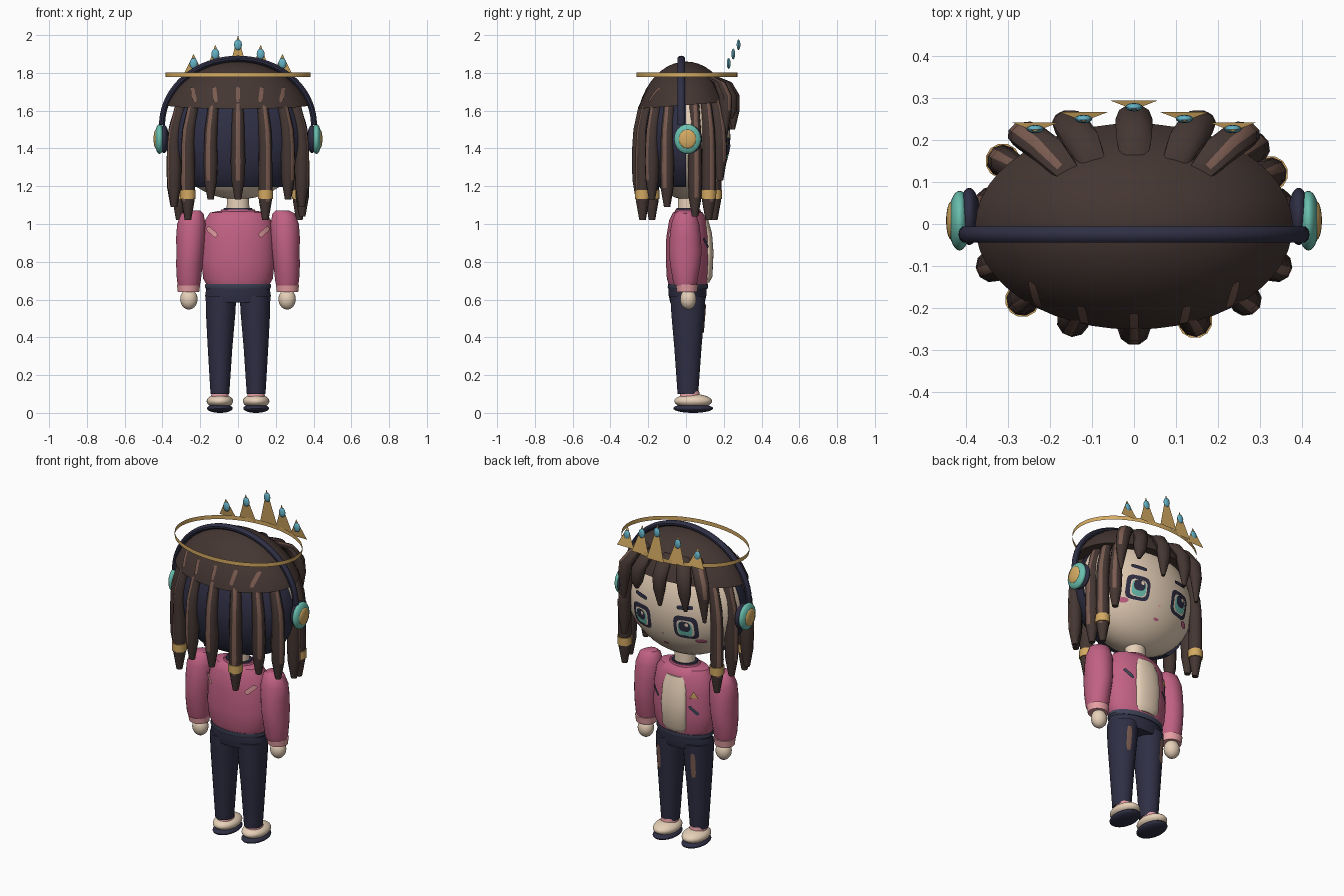
import bpy, bmesh, math
from mathutils import Matrix, Vector

if "Cube" in bpy.data.objects:
    bpy.data.objects.remove(bpy.data.objects["Cube"])

# Palette (sRGB converted to linear)
def mat(name, *rgb):
    m = bpy.data.materials.new(name)
    m.diffuse_color = [((c / 255 + 0.055) / 1.055) ** 2.4 for c in rgb] + [1]
    m.use_nodes = True
    m.node_tree.nodes["Principled BSDF"].inputs["Base Color"].default_value = m.diffuse_color
    return m

HAIR = mat("dark brown", 68, 54, 50)
STREAK = mat("light brown", 122, 91, 80)
NAVY = mat("navy", 47, 47, 69)
SKIN = mat("cream", 236, 213, 188)
PINK = mat("rose", 193, 97, 131)
BLUSH = mat("pale pink", 236, 163, 168)
TEAL = mat("teal", 105, 190, 174)
GOLD = mat("gold", 212, 170, 98)
SLATE = mat("slate", 62, 66, 86)
GEM = mat("gem blue", 100, 178, 198)

def finish(name, bm, *mats, angle=40):
    me = bpy.data.meshes.new(name)
    bm.to_mesh(me)
    bm.free()
    for m in mats:
        me.materials.append(m)
    me.shade_smooth()
    me.set_sharp_from_angle(angle=math.radians(angle))
    ob = bpy.data.objects.new(name, me)
    bpy.context.collection.objects.link(ob)
    return ob

def ellipsoid(name, c, r, m, cuts=(), seg=32):
    """Ellipsoid, optionally trimmed by (point, normal) planes that remove the normal side."""
    bm = bmesh.new()
    bmesh.ops.create_uvsphere(bm, u_segments=seg, v_segments=seg // 2, radius=1,
                              matrix=Matrix.Translation(c) @ Matrix.Diagonal((*r, 1)))
    for co, no in cuts:
        res = bmesh.ops.bisect_plane(bm, geom=bm.verts[:] + bm.edges[:] + bm.faces[:],
                                     plane_co=co, plane_no=no, clear_outer=True)
        edges = [e for e in res["geom_cut"] if isinstance(e, bmesh.types.BMEdge)]
        bmesh.ops.contextual_create(bm, geom=edges)
    bmesh.ops.recalc_face_normals(bm, faces=bm.faces)
    return finish(name, bm, m)

def loft(name, rings, mats, seg=24, turn=0, caps=True, streak=False):
    """Skin horizontal elliptical rings (x, y, z, rx, ry); side 0 may carry a streak."""
    bm = bmesh.new()
    rows = []
    for x, y, z, rx, ry in rings:
        a = [turn + (k - 0.5) * math.tau / seg for k in range(seg)]
        rows.append([bm.verts.new((x + rx * math.cos(t), y + ry * math.sin(t), z)) for t in a])
    for i, (a, b) in enumerate(zip(rows, rows[1:])):
        for k in range(seg):
            n = (k + 1) % seg
            f = bm.faces.new((a[k], a[n], b[n], b[k]))
            if streak and k == 0 and i < len(rows) - 2:
                f.material_index = 1
    if caps:
        bm.faces.new(rows[0])
        bm.faces.new(rows[-1])
    bmesh.ops.recalc_face_normals(bm, faces=bm.faces)
    return finish(name, bm, *mats)

def decal(name, outline, surf, off, m, side=1):
    """Thin plate that follows surf(x, z) along y."""
    bm = bmesh.new()
    n = len(outline)
    cx, cz = sum(p[0] for p in outline) / n, sum(p[1] for p in outline) / n
    put = lambda x, z: bm.verts.new((x, surf(x, z) + side * off, z))
    mid = put(cx, cz)
    rows = [[put(cx + (x - cx) * t, cz + (z - cz) * t) for x, z in outline] for t in (0.35, 0.7, 1)]
    for k in range(n):
        j = (k + 1) % n
        bm.faces.new((mid, rows[0][k], rows[0][j]))
        for a, b in zip(rows, rows[1:]):
            bm.faces.new((a[k], b[k], b[j], a[j]))
    for f in bm.faces:
        f.normal_update()
        if f.normal.y * side < 0:
            f.normal_flip()
    return finish(name, bm, m)

def blob(cx, cz, w, h, power=2, tilt=0, n=28):
    """Superellipse outline."""
    out = []
    for k in range(n):
        c, s = math.cos(math.tau * k / n), math.sin(math.tau * k / n)
        u = w * math.copysign(abs(c) ** (2 / power), c)
        v = h * math.copysign(abs(s) ** (2 / power), s)
        out.append((cx + u * math.cos(tilt) - v * math.sin(tilt), cz + u * math.sin(tilt) + v * math.cos(tilt)))
    return out

root = lambda v: math.sqrt(max(v, 0))

# Head and neck
HC, HR = (0, 0, 1.46), (0.365, 0.235, 0.33)
ellipsoid("head", HC, HR, SKIN, seg=48)
loft("neck", [(0, 0.01, 1.03, 0.062, 0.055), (0, 0.01, 1.17, 0.058, 0.052)], [SKIN])
face = lambda x, z: HR[1] * root(1 - (x / HR[0]) ** 2 - ((z - HC[2]) / HR[2]) ** 2)

# Face details
for s, side in ((1, "right"), (-1, "left")):
    x = 0.145 * s
    layers = [("eye_outline", 0, 0, 0.069, 0.071, 4, NAVY), ("eye_white", 0, -0.004, 0.048, 0.05, 4, SKIN),
              ("iris", 0, -0.006, 0.041, 0.046, 3, TEAL), ("pupil", 0, 0.01, 0.033, 0.032, 2.5, NAVY),
              ("eye_glint", -0.014, 0.024, 0.01, 0.011, 2, SKIN)]
    for i, (part, dx, dz, w, h, p, m) in enumerate(layers):
        decal(f"{part}_{side}", blob(x + dx, 1.387 + dz, w, h, p), face, 0.004 + 0.003 * i, m)
    decal(f"brow_{side}", blob(x, 1.51, 0.046, 0.012, 4, 0.1 * s), face, 0.007, NAVY)
    decal(f"cheek_{side}", blob(0.215 * s, 1.305, 0.028, 0.014), face, 0.008, PINK)
decal("mouth", blob(0, 1.25, 0.018, 0.007), face, 0.005, PINK)
decal("nose", blob(0, 1.32, 0.007, 0.005), face, 0.005, BLUSH)

# Hair cap and dark under-hair at the back
CAP = (0.408, 0.266, 0.37)
ellipsoid("hair_cap", (0, 0, 1.49), CAP, HAIR, [((0, -0.25, 1.61), (0, 0.08, -1))], seg=48)
ellipsoid("under_hair", (0, -0.005, 1.45), (0.372, 0.24, 0.345), NAVY,
          [((0, 0.0, 0), (0, 1, 0)), ((0, 0, 1.195), (0, 0, -1))], seg=48)
cap_back = lambda x, z: -CAP[1] * root(1 - (x / CAP[0]) ** 2 - ((z - 1.49) / CAP[2]) ** 2)
for i, x in enumerate((-0.235, -0.122, 0, 0.122, 0.235)):
    decal(f"cap_streak_{i + 1}", blob(x, 1.685, 0.011, 0.04, 5, -0.9 * x), cap_back, 0.007, STREAK, -1)

# Braids: (x, y, lowest z, gold cuff)
braids = [(-0.338, -0.1, 1.09, 0), (-0.265, -0.18, 1.02, 1), (-0.145, -0.23, 1.13, 0), (0, -0.25, 1.13, 0),
          (0.145, -0.23, 1.02, 1), (0.265, -0.18, 1.13, 0), (0.338, -0.1, 1.09, 0),
          (0.34, 0.048, 1.04, 0), (0.325, 0.12, 1.02, 1), (0.285, 0.18, 1.23, 0),
          (-0.34, 0.05, 1.09, 0), (-0.312, 0.15, 1.02, 1)]
for i, (x, y, zb, cuff) in enumerate(braids):
    rings = [(x * k, y * k, z, r, r) for k, z, r in
             ((0.72, 1.72, 0.022), (0.9, 1.62, 0.029), (0.98, 1.5, 0.035), (1, 1.42, 0.036), (1, zb + 0.2, 0.039),
              (1, zb + 0.1, 0.035), (1, zb, 0.017))]
    loft(f"braid_{i + 1}", rings, [HAIR, STREAK], 10, math.atan2(y / 0.26, x / 0.4), streak=True)
    if cuff:
        loft(f"braid_cuff_{i + 1}", [(x, y, 1.133, 0.041, 0.041), (x, y, 1.18, 0.042, 0.042)], [GOLD], 12)

# Fringe locks
for i, (x, zb) in enumerate([(0, 1.5), (0.15, 1.555), (-0.15, 1.5), (0.25, 1.46), (-0.25, 1.45)]):
    d = 0.25 * root(1 - (x / 0.45) ** 2)
    rings = [(x * 0.62, d * 0.58, 1.78, 0.03, 0.025), (x * 0.82, d * 0.84, 1.75, 0.043, 0.035),
             (x, d, 1.68, 0.044, 0.036), (x * 1.06, d * 1.02, 1.6, 0.036, 0.03), (x * 1.08, d, zb, 0.01, 0.01)]
    loft(f"fringe_{i + 1}", rings, [HAIR, STREAK], 10, math.atan2(d, x), streak=abs(x) > 0.2)

# Crown ring, spikes and gems (sheet metal)
loft("crown_ring", [(0, 0.005, 1.777, 0.383, 0.268), (0, 0.005, 1.801, 0.383, 0.268)], [GOLD], 64, caps=False)
for i, (x, y, top) in enumerate([(0, 0.294, 1.999), (0.12, 0.266, 1.95), (-0.12, 0.266, 1.95),
                                 (0.235, 0.242, 1.9), (-0.235, 0.242, 1.9)]):
    bm = bmesh.new()
    bm.faces.new([bm.verts.new(p) for p in ((x + 0.057, y, 1.785), (x - 0.057, y, 1.785), (x, y - 0.022, top))])
    finish(f"crown_spike_{i + 1}", bm, GOLD)
    ellipsoid(f"crown_gem_{i + 1}", (x, y - 0.016, top - 0.05), (0.021, 0.01, 0.029), GEM, seg=12)

# Headphone band: a tube swept over a half ellipse
bm = bmesh.new()
rows = []
for k in range(41):
    a = math.pi * k / 40
    c = Vector((0.402 * math.cos(a), -0.025, 1.525 + 0.35 * math.sin(a)))
    out = Vector((math.cos(a) / 0.402, 0, math.sin(a) / 0.35)).normalized()
    rows.append([bm.verts.new(c + out * 0.016 * math.cos(t) + Vector((0, 0.02 * math.sin(t), 0)))
                 for t in [math.tau * j / 10 for j in range(10)]])
for a, b in zip(rows, rows[1:]):
    for k in range(10):
        bm.faces.new((a[k], a[k - 1], b[k - 1], b[k]))
bm.faces.new(rows[0])
bm.faces.new(rows[-1])
bmesh.ops.recalc_face_normals(bm, faces=bm.faces)
finish("headphone_band", bm, NAVY)

# Torso, hem, collar, shirt and pelvis
torso = [(0.672, 0.163, 0.1), (0.71, 0.185, 0.112), (0.8, 0.195, 0.117), (0.93, 0.19, 0.115),
         (1.02, 0.175, 0.1), (1.06, 0.15, 0.08), (1.07, 0.1, 0.06)]
loft("jacket", [(0, 0.01, z, rx, ry) for z, rx, ry in torso], [PINK], 32)
loft("jacket_hem", [(0, 0.01, z, r, r * 0.61) for z, r in ((0.655, 0.168), (0.665, 0.176), (0.682, 0.174))], [SLATE], 32)
loft("collar", [(0, 0.01, 1.06, 0.1, 0.07), (0, 0.01, 1.078, 0.088, 0.067)], [PINK])
loft("collar_trim", [(0, 0.01, 1.076, 0.08, 0.063), (0, 0.01, 1.084, 0.075, 0.06)], [NAVY])
loft("shirt_front", [(0, y, z, rx, 0.028) for y, z, rx in
                     ((0.095, 0.69, 0.064), (0.112, 0.72, 0.078), (0.118, 0.85, 0.082), (0.11, 0.95, 0.078),
                      (0.09, 1.02, 0.064))], [SKIN])
loft("pelvis", [(0, 0.008, 0.585, 0.165, 0.092), (0, 0.008, 0.62, 0.175, 0.1), (0, 0.008, 0.66, 0.168, 0.1)], [NAVY], 32)

# Jacket patches
chest = lambda x, z: 0.01 + 0.116 * root(1 - (x / 0.193) ** 2)
spine = lambda x, z: 0.01 - 0.112 * root(1 - (x / 0.19) ** 2)
decal("chest_slash_right", blob(0.125, 0.9, 0.034, 0.009, 5, 0.8), chest, 0.008, SLATE)
decal("chest_slash_left", blob(-0.125, 0.84, 0.034, 0.009, 5, 0.8), chest, 0.008, SLATE)
decal("chest_badge", [(-0.148, 0.912), (-0.102, 0.912), (-0.125, 0.955)], chest, 0.008, GOLD)

# Paired limbs, headphones and shoes
for s, side in ((1, "right"), (-1, "left")):
    ellipsoid(f"ear_pad_{side}", (0.392 * s, 0.018, 1.45), (0.026, 0.068, 0.075), NAVY)
    ellipsoid(f"ear_cup_{side}", (0.415 * s, 0.008, 1.45), (0.027, 0.071, 0.079), TEAL)
    ellipsoid(f"ear_disc_{side}", (0.434 * s, 0.008, 1.45), (0.013, 0.046, 0.05), GOLD)
    decal(f"back_slash_{side}", blob(0.138 * s, 0.958, 0.034, 0.013, 5, 0.75 * s), spine, 0.012, BLUSH, -1)
    arm = [(0.235, 1.072, 0.035, 0.035), (0.242, 1.055, 0.06, 0.056), (0.247, 1.0, 0.076, 0.075),
           (0.25, 0.93, 0.078, 0.083), (0.253, 0.85, 0.074, 0.088), (0.258, 0.78, 0.07, 0.08),
           (0.26, 0.7, 0.064, 0.066), (0.26, 0.675, 0.058, 0.058)]
    loft(f"sleeve_{side}", [(x * s, -0.004, z, rx, ry) for x, z, rx, ry in arm], [PINK])
    loft(f"cuff_{side}", [(0.262 * s, 0.005, 0.64, 0.057, 0.054), (0.262 * s, 0.005, 0.68, 0.062, 0.06)], [BLUSH])
    ellipsoid(f"hand_{side}", (0.26 * s, 0.012, 0.602), (0.046, 0.043, 0.055), SKIN, seg=20)
    leg = [(0.096, 0.1, 0.05, 0.055), (0.095, 0.35, 0.066, 0.073), (0.092, 0.52, 0.078, 0.088), (0.09, 0.62, 0.082, 0.094)]
    loft(f"trouser_leg_{side}", [(x * s, 0.01, z, rx, ry) for x, z, rx, ry in leg], [NAVY])
    thigh = lambda x, z, s=s: 0.01 + (0.047 + 0.078 * z) * root(1 - ((x - 0.093 * s) / 0.085) ** 2)
    decal(f"trouser_patch_{side}", blob(0.115 * s, 0.5, 0.014, 0.075, 4), thigh, 0.005, STREAK)
    loft(f"sock_{side}", [(0.096 * s, 0.02, 0.08, 0.048, 0.055), (0.096 * s, 0.02, 0.115, 0.043, 0.05)], [BLUSH])
    ellipsoid(f"shoe_{side}", (0.096 * s, 0.038, 0.062), (0.07, 0.1, 0.038), SKIN)
    ellipsoid(f"shoe_sole_{side}", (0.096 * s, 0.038, 0.024), (0.068, 0.105, 0.024), NAVY)
